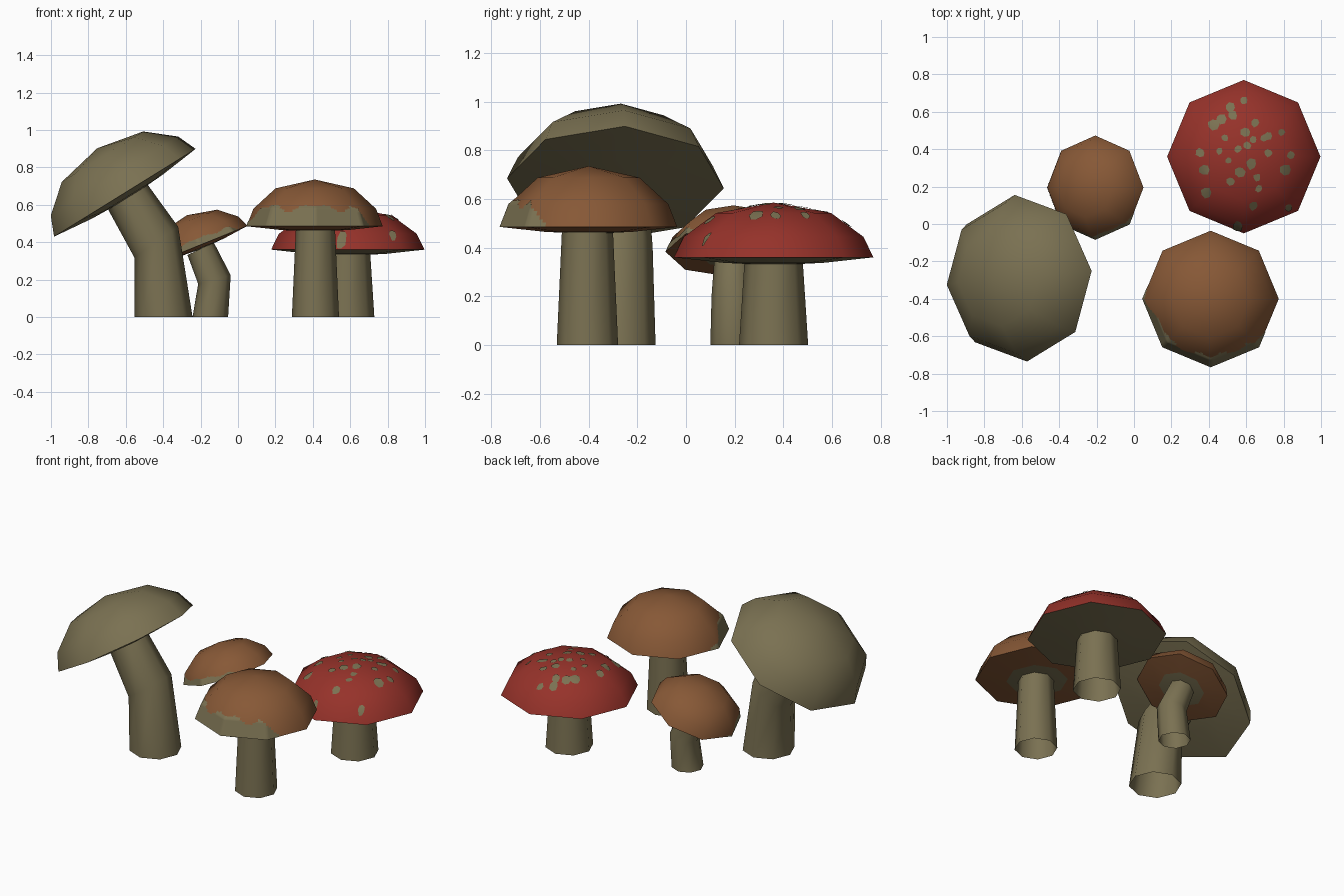
import bpy, bmesh, math, random
from mathutils import Matrix, Vector

if "Cube" in bpy.data.objects:
    bpy.data.objects.remove(bpy.data.objects["Cube"])

random.seed(4)
SIDES = 8


def material(name, rgb):
    m = bpy.data.materials.new(name)
    m.diffuse_color = (*rgb, 1)
    m.use_nodes = True
    m.node_tree.nodes["Principled BSDF"].inputs["Base Color"].default_value = m.diffuse_color
    return m


OLIVE = material("olive", (0.195, 0.165, 0.084))
BROWN = material("brown", (0.242, 0.098, 0.037))
RED = material("red", (0.305, 0.032, 0.023))


def finish(bm, name, mats, smooth=True):
    mesh = bpy.data.meshes.new(name)
    bm.to_mesh(mesh)
    bm.free()
    for m in mats:
        mesh.materials.append(m)
    ob = bpy.data.objects.new(name, mesh)
    bpy.context.collection.objects.link(ob)
    if smooth:
        bpy.ops.object.select_all(action='DESELECT')
        ob.select_set(True)
        bpy.context.view_layer.objects.active = ob
        bpy.ops.object.shade_smooth_by_angle(angle=math.radians(60))
    return ob


def frame(center, tilt, spin=0):
    """Tilt leans the +x side of a ring upward."""
    return (Matrix.Translation(center) @ Matrix.Rotation(-math.radians(tilt), 4, 'Y')
            @ Matrix.Rotation(math.radians(spin), 4, 'Z'))


def ring(bm, mat, r, z=0):
    if r == 0:
        return [bm.verts.new(mat @ Vector((0, 0, z)))]
    return [bm.verts.new(mat @ Vector((r * math.cos(a), r * math.sin(a), z)))
            for a in (2 * math.pi * i / SIDES for i in range(SIDES))]


def bridge(bm, a, b):
    """Join a lower/outer ring to the next; either may be a single point."""
    faces = []
    for i in range(SIDES):
        j = (i + 1) % SIDES
        if len(a) == 1:
            quad = (b[j], b[i], a[0])
        elif len(b) == 1:
            quad = (a[i], a[j], b[0])
        else:
            quad = (a[i], a[j], b[j], b[i])
        faces.append(bm.faces.new(quad))
    return faces


DOME = [(1, 0), (0.9, 0.375), (0.575, 0.81), (0, 1)]


def cap(name, center, radius, height, tilt, spin, top, rim_under):
    """Faceted dome, with a shallow underside whose outer ring can be coloured."""
    bm = bmesh.new()
    mat = frame(center, tilt, spin)
    profile = ([(0, -0.08 * radius), (0.5, -0.055 * radius)]
               + [(r, z * height) for r, z in DOME])
    rings = [ring(bm, mat, r * radius, z) for r, z in profile]
    mats = [OLIVE, rim_under, top]
    for k in range(len(rings) - 1):
        for f in bridge(bm, rings[k], rings[k + 1]):
            f.material_index = min(k, 2)
    bmesh.ops.recalc_face_normals(bm, faces=bm.faces)
    return finish(bm, name, mats)


def rim_patch(name, center, radius, height, tilt, limit):
    """Thin olive stain on the front rim of a cap, with a wavy upper edge."""
    bm = bmesh.new()
    rings = [ring(bm, Matrix(), r * radius * 1.006, z * height * 1.006) for r, z in DOME[:3]]
    for a, b in zip(rings, rings[1:]):
        bridge(bm, a, b)
    bmesh.ops.subdivide_edges(bm, edges=bm.edges, cuts=15, use_grid_fill=True)

    def outside(f):
        c = f.calc_center_median()
        az = math.degrees(math.atan2(c.y, c.x))
        away = abs((az - 252 + 180) % 360 - 180)
        h = limit * max(-0.3, min(1, (78 - away) / 22))
        wave = 0.15 * math.sin(math.radians(az * 7)) + 0.1 * math.sin(math.radians(az * 13))
        return c.z > h + limit * wave
    bmesh.ops.delete(bm, geom=[f for f in bm.faces if outside(f)], context='FACES')
    bm.transform(frame(center, tilt))
    finish(bm, name, [OLIVE])


def stem(name, y, sections):
    """Open octagonal tube through (x, z, radius, tilt) sections."""
    bm = bmesh.new()
    rings = [ring(bm, frame((x, y, z), t), r) for x, z, r, t in sections]
    for a, b in zip(rings, rings[1:]):
        bridge(bm, a, b)
    finish(bm, name, [OLIVE])


# Tall leaning mushroom
cap("tall_cap", (-0.605, -0.29, 0.664), 0.447, 0.28, 31.8, 5, OLIVE, OLIVE)
stem("tall_stem", -0.28, [(-0.398, 0, 0.155, 0), (-0.437, 0.40, 0.143, 35),
                          (-0.597, 0.655, 0.124, 28)])

# Small leaning mushroom
small = ((-0.207, 0.195, 0.383), 0.278, 0.174, 22)
cap("small_cap", *small, 0, BROWN, BROWN)
rim_patch("small_cap_stain", *small, 0.035)
stem("small_stem", 0.195, [(-0.148, 0, 0.095, 0), (-0.126, 0.20, 0.09, 15),
                           (-0.200, 0.365, 0.078, 26)])

# Upright brown mushroom
brown = ((0.41, -0.40, 0.485), 0.364, 0.25, 0)
cap("brown_cap", *brown, 0, BROWN, BROWN)
rim_patch("brown_cap_stain", *brown, 0.1)
stem("brown_stem", -0.405, [(0.414, 0, 0.126, 0), (0.414, 0.465, 0.105, 0)])

# Red spotted mushroom
red_center = Vector((0.587, 0.36, 0.36))
red_cap = cap("red_cap", red_center, 0.41, 0.225, 0, 0, RED, OLIVE)
stem("red_stem", 0.36, [(0.587, 0, 0.142, 0), (0.587, 0.34, 0.12, 0)])

# Spots on the red cap, thin plates laid on its surface
SPOTS = [(0, .30), (-.06, .22), (-.12, .20), (-.07, .26), (-.16, .17), (.06, .18),
         (.20, .13), (.13, .11), (.01, .13), (.02, .06), (.05, .09), (.11, .10),
         (-.13, .03), (-.10, .10), (.13, .02), (.25, .01), (-.08, -.02), (.22, -.07),
         (-.23, .02), (-.21, -.07), (.04, -.04), (-.02, -.08), (.07, -.11),
         (-.20, -.19), (-.07, -.13), (.08, -.17), (.05, -.26), (-.03, .04),
         (-.03, -.37), (.24, -.27)]
bpy.context.view_layer.update()
bm = bmesh.new()


def on_cap(x, y):
    hit, loc, nor, _ = red_cap.ray_cast(red_center + Vector((x, y, 1)), Vector((0, 0, -1)))
    return bm.verts.new(loc + nor * 0.005) if hit else None


for sx, sy in SPOTS:
    size = random.uniform(0.02, 0.032)
    mid = on_cap(sx, sy)
    rim = []
    for i in range(7):
        a, r = 2 * math.pi * i / 7, size * random.uniform(0.75, 1.05)
        rim.append(on_cap(sx + r * math.cos(a), sy + r * math.sin(a)))
    for a, b in zip(rim, rim[1:] + rim[:1]):
        if mid and a and b:
            bm.faces.new((mid, a, b))
finish(bm, "red_cap_spots", [OLIVE])
